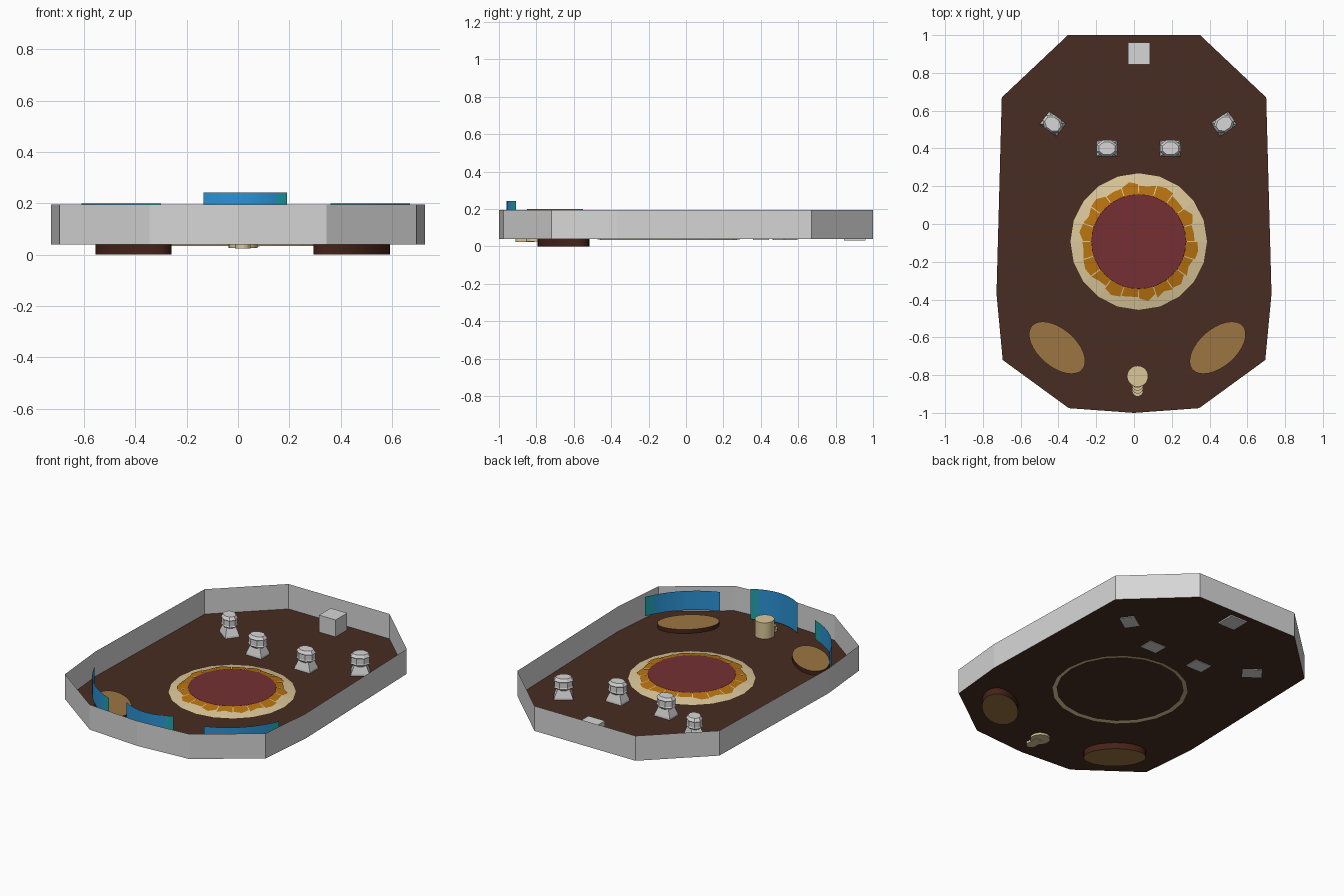
import bpy, bmesh, math, random
from mathutils import Matrix, Vector

if "Cube" in bpy.data.objects:
    bpy.data.objects.remove(bpy.data.objects["Cube"])

random.seed(4)


def mat(name, hex_):
    lin = []
    for i in (0, 2, 4):
        c = int(hex_[i:i + 2], 16) / 255
        lin.append(c / 12.92 if c <= 0.04045 else ((c + 0.055) / 1.055) ** 2.4)
    m = bpy.data.materials.new(name)
    m.diffuse_color = (*lin, 1)
    m.use_nodes = True
    m.node_tree.nodes["Principled BSDF"].inputs["Base Color"].default_value = m.diffuse_color
    return m


GREY = mat("light grey", "D6D6D6")
FLOOR = mat("dark brown", "482C22")
SIDE = mat("deep brown", "452318")
TAN = mat("tan", "9C7542")
CREAM = mat("cream", "DBC799")
ORANGE = mat("orange", "B9730F")
RED = mat("dark red", "753032")
BLUE = mat("blue", "2C92D4")
TEAL = mat("teal", "1FA3AD")


def add(name, verts, faces, mats, index=None, matrix=None):
    me = bpy.data.meshes.new(name)
    me.from_pydata(verts, [], faces)
    for m in mats:
        me.materials.append(m)
    if index:
        for p, i in zip(me.polygons, index):
            p.material_index = i
    ob = bpy.data.objects.new(name, me)
    bpy.context.collection.objects.link(ob)
    if matrix is not None:
        me.transform(matrix)
    return ob


def rings(name, profiles, mats, n, matrix=None, caps=(True, True), phase=0.0, side=0, cap=0, smooth=False):
    """Stack of ellipse rings (rx, ry, z), joined by side faces and optional caps."""
    verts, faces, index = [], [], []
    for rx, ry, z in profiles:
        for k in range(n):
            a = 2 * math.pi * (k + phase) / n
            verts.append((rx * math.cos(a), ry * math.sin(a), z))
    for r in range(len(profiles) - 1):
        for k in range(n):
            j = (k + 1) % n
            faces.append((r * n + k, r * n + j, r * n + n + j, r * n + n + k))
            index.append(side)
    if caps[0]:
        faces.append(tuple(reversed(range(n))))
        index.append(cap)
    if caps[1]:
        faces.append(tuple(range(len(verts) - n, len(verts))))
        index.append(cap)
    ob = add(name, verts, faces, mats, index, matrix)
    if smooth:
        for p in ob.data.polygons:
            p.use_smooth = len(p.vertices) == 4
    return ob


def place(x, y, deg=0, z=0):
    return Matrix.Translation((x, y, z)) @ Matrix.Rotation(math.radians(deg), 4, 'Z')


# room floor and thin walls
half = [(0.35, 1.0), (0.70, 0.67), (0.728, -0.37), (0.695, -0.72), (0.345, -0.975)]
outline = half + [(0, -1.0)] + [(-x, y) for x, y in reversed(half)]
n = len(outline)
Z0, Z1 = 0.039, 0.195
add("floor", [(x, y, Z0) for x, y in outline], [tuple(reversed(range(n)))], [FLOOR])
add("walls", [(x, y, z) for z in (Z0, Z1) for x, y in outline],
    [((k + 1) % n, k, n + k, n + (k + 1) % n) for k in range(n)], [GREY])

# round rug: sloped cream border, orange patches, red middle
C = (0.025, -0.093)
rings("rug_border", [(0.387, 0.387, 0.034), (0.24, 0.24, 0.063)], [CREAM], 20,
      place(*C), caps=(False, False))
rings("rug_center", [(0.255, 0.255, 0.060), (0.25, 0.25, 0.065)], [RED], 32,
      place(*C), caps=(False, True))
verts, faces = [], []
N = 20
for k in range(N):
    a0 = 2 * math.pi * (k + 0.03) / N
    a1 = 2 * math.pi * (k + 0.97) / N
    b0, b1 = random.uniform(0.29, 0.315), random.uniform(0.29, 0.315)
    for a, r in ((a0, 0.25), (a0, b0), ((a0 + a1) / 2, 0.318 if k % 2 else 0.295), (a1, b1), (a1, 0.25)):
        verts.append((r * math.cos(a), r * math.sin(a), 0.0645 - (r - 0.25) * 0.2))
    faces.append(tuple(range(5 * k, 5 * k + 5)))
add("rug_patches", verts, faces, [ORANGE], matrix=place(*C))

# two oval platforms
for name, x, deg in (("left_oval_platform", -0.407, -41), ("right_oval_platform", 0.443, 41)):
    rings(name, [(0.177, 0.10, 0), (0.177, 0.10, 0.064)], [SIDE, TAN], 32,
          place(x, -0.655, deg), cap=1, smooth=True)

# round podium with small steps at its front
rings("podium", [(0.056, 0.056, 0.026), (0.056, 0.056, 0.14)], [CREAM], 20, place(0.019, -0.806), smooth=True)
for i in range(4):
    rings(f"podium_step_{i + 1}", [(0.03, 0.03, 0.024), (0.03, 0.03, 0.12 - 0.022 * i)], [CREAM], 14,
          place(0.019, -0.838 - 0.015 * i))


# curved wall screens, one teal end segment
def screen(name, p0, p1, bulge, z0, z1, seg=8):
    p0, p1 = Vector(p0), Vector(p1)
    d = p1 - p0
    out = Vector((d.y, -d.x)).normalized()
    pts = [p0 + d * (i / seg) + out * bulge * (1 - (2 * i / seg - 1) ** 2) for i in range(seg + 1)]
    ob = add(name, [(p.x, p.y, z) for z in (z0, z1) for p in pts],
             [(i, i + 1, seg + 2 + i, seg + 1 + i) for i in range(seg)],
             [BLUE, TEAL], [0] * (seg - 1) + [1])
    for p in ob.data.polygons:
        p.use_smooth = True


screen("middle_screen", (-0.135, -0.91), (0.19, -0.91), 0.05, 0.052, 0.242)
screen("right_screen", (0.36, -0.85), (0.67, -0.55), 0.045, 0.08, 0.2)
screen("left_screen", (-0.61, -0.55), (-0.30, -0.85), 0.045, 0.08, 0.2)

# four seats: flared square foot and faceted octagonal head
Q = math.sqrt(2)
for i, (x, y, deg) in enumerate(((-0.43, 0.53, -37), (-0.143, 0.40, 0), (0.193, 0.40, 0), (0.477, 0.53, 34))):
    m = place(x, y, deg)
    rings(f"seat_{i + 1}_foot", [(0.055 * Q, 0.043 * Q, 0.035), (0.053 * Q, 0.041 * Q, 0.05),
                                 (0.034 * Q, 0.028 * Q, 0.098)],
          [GREY], 4, m, phase=0.5)
    rings(f"seat_{i + 1}_head", [(0.038, 0.032, 0.09), (0.060, 0.047, 0.105), (0.056, 0.044, 0.112),
                                 (0.056, 0.044, 0.142), (0.060, 0.047, 0.148), (0.046, 0.036, 0.166)],
          [GREY], 8, m, phase=0.5)

# box at the back wall
rings("back_box", [(0.0575 * Q, 0.0575 * Q, 0.031), (0.0575 * Q, 0.0575 * Q, 0.145)],
      [GREY], 4, place(0.027, 0.903), phase=0.5)
